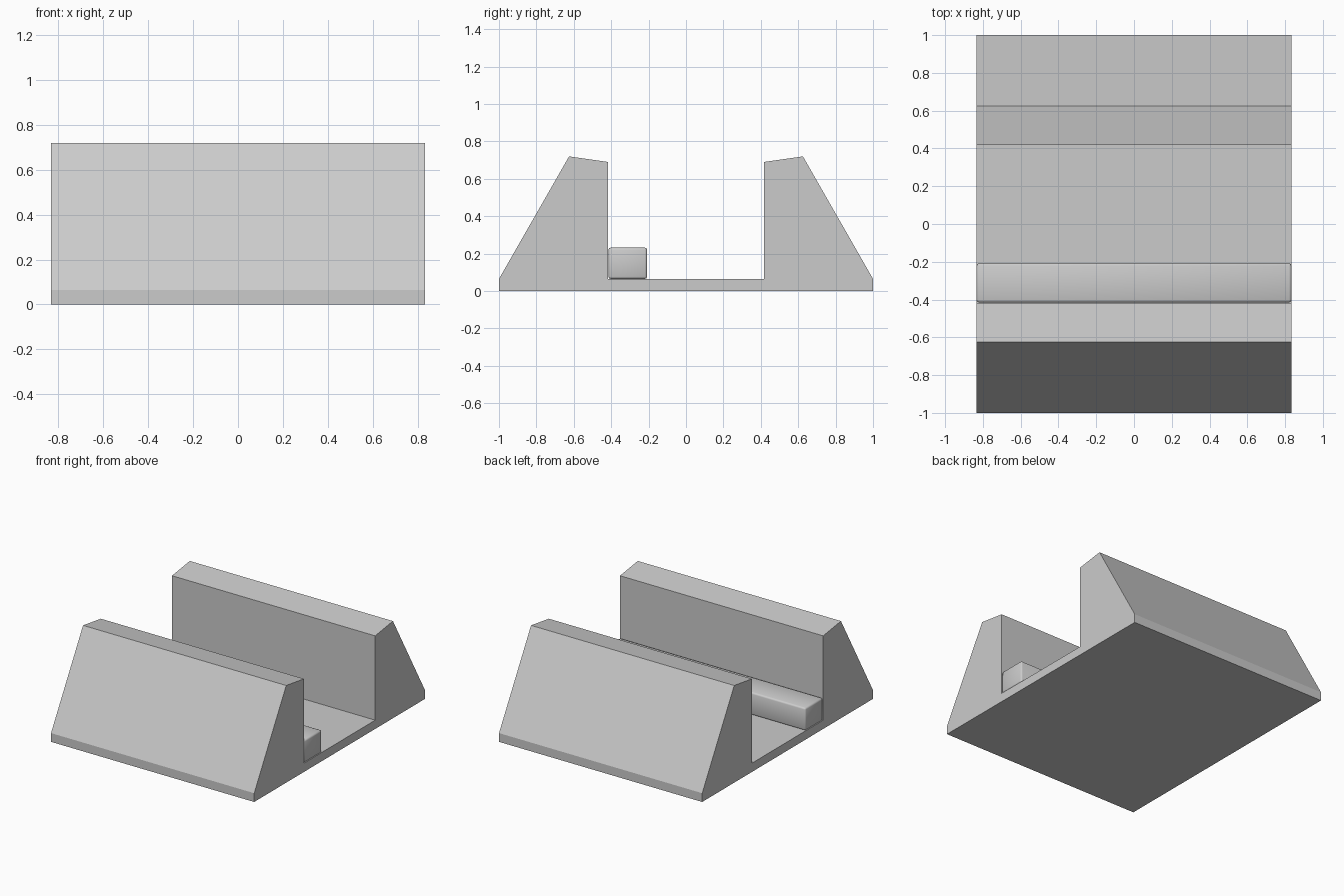
import bpy
import bmesh
from mathutils import Vector

cube = bpy.data.objects.get("Cube")
if cube:
    bpy.data.objects.remove(cube, do_unlink=True)

HALF_WIDTH = 0.833
FLOOR = 0.065

grey = bpy.data.materials.new("plain_grey")
grey.use_nodes = True
grey.diffuse_color = (0.6, 0.6, 0.6, 1)
grey.node_tree.nodes["Principled BSDF"].inputs["Base Color"].default_value = grey.diffuse_color


def add_extrusion(name, profile):
    """Extrude a (y, z) outline across the full width."""
    bm = bmesh.new()
    face = bm.faces.new([bm.verts.new((-HALF_WIDTH, y, z)) for y, z in profile])
    result = bmesh.ops.extrude_face_region(bm, geom=[face])
    moved = [v for v in result["geom"] if isinstance(v, bmesh.types.BMVert)]
    bmesh.ops.translate(bm, verts=moved, vec=Vector((2 * HALF_WIDTH, 0, 0)))
    bmesh.ops.recalc_face_normals(bm, faces=bm.faces)
    mesh = bpy.data.meshes.new(name)
    bm.to_mesh(mesh)
    bm.free()
    mesh.materials.append(grey)
    obj = bpy.data.objects.new(name, mesh)
    bpy.context.collection.objects.link(obj)
    return obj


# Channel block: base slab with two sloped walls, mirrored front to back
half = [(1, 0), (1, FLOOR), (0.625, 0.72), (0.417, 0.69), (0.417, FLOOR)]
add_extrusion("channel_block", half + [(-y, z) for y, z in reversed(half)])

# Soft-edged bar lying along the inside of the front wall
front, back, top = -0.415, -0.208, 0.232
bar = add_extrusion("bar", [(front, FLOOR), (back, FLOOR), (back, top), (front, top)])
bevel = bar.modifiers.new("soft_edges", "BEVEL")
bevel.width = 0.012
bevel.segments = 2
for poly in bar.data.polygons:
    poly.use_smooth = True
